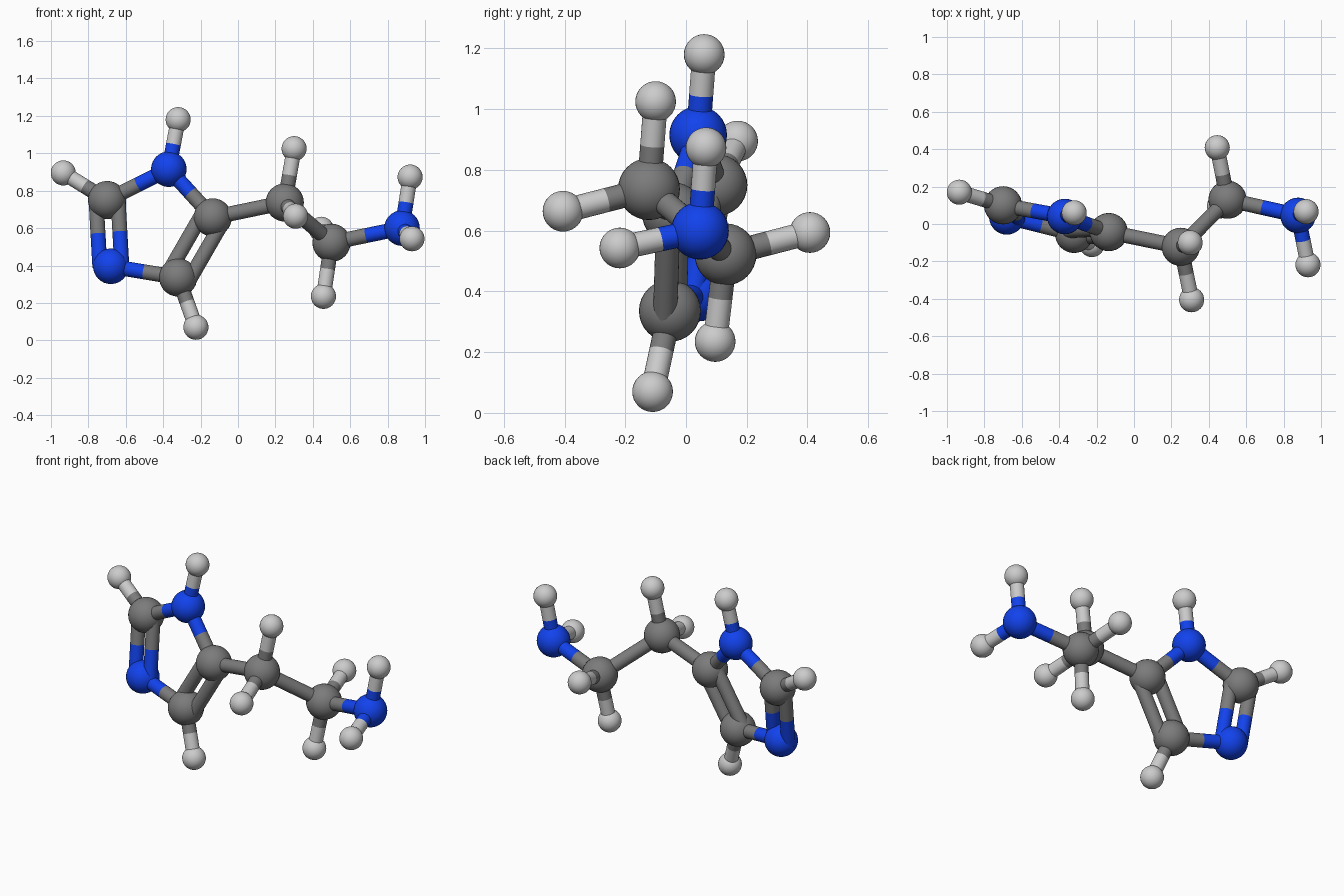
import bpy
from mathutils import Vector

if "Cube" in bpy.data.objects:
    bpy.data.objects.remove(bpy.data.objects["Cube"])

# Element: colour and ball radius
ELEMENTS = {
    "carbon": ((0.2, 0.2, 0.2, 1), 0.102),
    "nitrogen": ((0.006, 0.055, 0.85, 1), 0.095),
    "hydrogen": ((0.58, 0.58, 0.58, 1), 0.067),
}
BOND_R, DOUBLE_OFFSET = 0.04, 0.06

# Atoms: key -> element, centre
ATOMS = {
    "ring_a": ("carbon", (-0.70, 0.10, 0.75)),
    "ring_b": ("nitrogen", (-0.37, 0.04, 0.915)),
    "ring_c": ("carbon", (-0.135, -0.043, 0.657)),
    "ring_d": ("carbon", (-0.32, -0.053, 0.336)),
    "ring_e": ("nitrogen", (-0.68, 0.038, 0.396)),
    "chain_a": ("carbon", (0.25, -0.122, 0.737)),
    "chain_b": ("carbon", (0.50, 0.13, 0.522)),
    "chain_c": ("nitrogen", (0.877, 0.046, 0.60)),
}
# Hydrogens: parent atom, centre
HYDROGENS = [
    ("ring_a", (-0.934, 0.17, 0.895)),
    ("ring_b", (-0.32, 0.06, 1.18)),
    ("ring_d", (-0.225, -0.11, 0.07)),
    ("chain_a", (0.30, -0.10, 1.025)),
    ("chain_a", (0.308, -0.405, 0.664)),
    ("chain_b", (0.457, 0.096, 0.235)),
    ("chain_b", (0.445, 0.408, 0.594)),
    ("chain_c", (0.92, 0.066, 0.873)),
    ("chain_c", (0.93, -0.218, 0.543)),
]
# Heavy-atom bonds: ends and order
BONDS = [
    ("ring_a", "ring_b", 1), ("ring_b", "ring_c", 1), ("ring_c", "ring_d", 2),
    ("ring_d", "ring_e", 1), ("ring_e", "ring_a", 2), ("ring_c", "chain_a", 1),
    ("chain_a", "chain_b", 1), ("chain_b", "chain_c", 1),
]
for i, (parent, pos) in enumerate(HYDROGENS):
    key = f"hydrogen_{i + 1}"
    ATOMS[key] = ("hydrogen", pos)
    BONDS.append((parent, key, 1))

MATS = {}
for element, (colour, _) in ELEMENTS.items():
    MATS[element] = bpy.data.materials.new(element + "_colour")
    MATS[element].diffuse_color = colour


def finish(name, element):
    obj = bpy.context.object
    obj.name = name
    obj.data.materials.append(MATS[element])
    bpy.ops.object.shade_smooth_by_angle()
    return obj


def rod(name, start, end, element):
    d = end - start
    bpy.ops.mesh.primitive_cylinder_add(
        vertices=24, radius=BOND_R, depth=d.length, location=(start + end) / 2,
        rotation=d.to_track_quat('Z', 'Y').to_euler())
    finish(name, element)


# Balls
for key, (element, pos) in ATOMS.items():
    bpy.ops.mesh.primitive_uv_sphere_add(
        segments=32, ring_count=16, radius=ELEMENTS[element][1], location=pos)
    finish(f"atom_{key}", element)

# Double bonds lie side by side in the plane of the ring
P = {key: Vector(pos) for key, (_, pos) in ATOMS.items()}
normal = (P["ring_c"] - P["ring_d"]).cross(P["ring_a"] - P["ring_d"]).normalized()

# Rods, each half taking the colour of its own atom
for a, b, order in BONDS:
    side = (P[b] - P[a]).cross(normal).normalized() * DOUBLE_OFFSET
    shifts = [Vector()] if order == 1 else [side, -side]
    mid = (P[a] + P[b]) / 2
    for s in shifts:
        for key in (a, b):
            rod(f"bond_{a}_{b}_half", P[key] + s, mid + s, ATOMS[key][0])

for m in bpy.data.materials:
    if m.users and not m.is_grease_pencil:
        m.use_nodes = True
        m.node_tree.nodes["Principled BSDF"].inputs["Base Color"].default_value = m.diffuse_color
